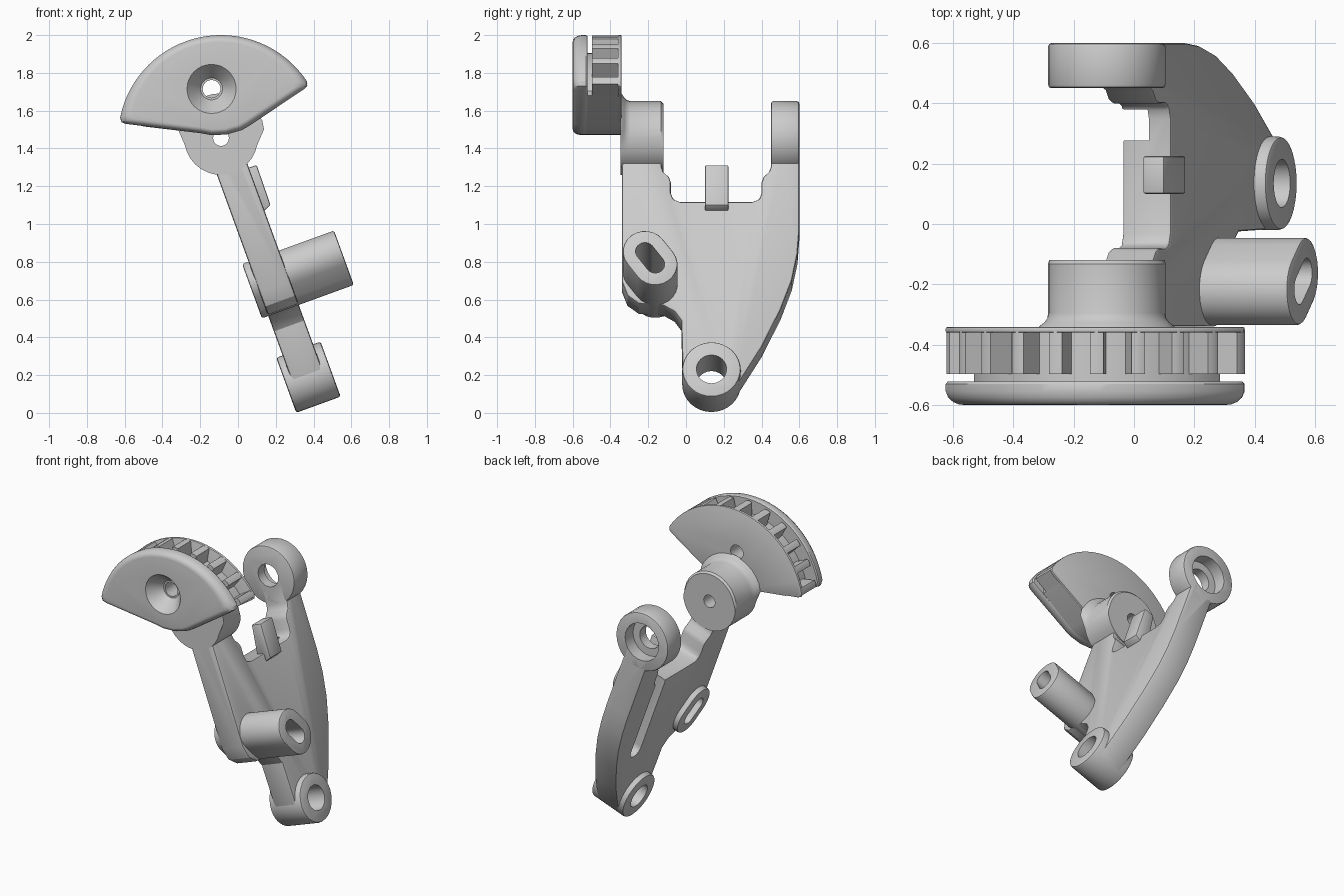
import bpy, bmesh
from math import sin, cos, radians, pi
from mathutils import Vector

if "Cube" in bpy.data.objects:
    bpy.data.objects.remove(bpy.data.objects["Cube"])

TILT = radians(20)
PX, PZ = -0.09, 1.455          # pivot shared by the hinge rings and the head arc
HX, HZ = -0.14, 1.715          # screw hole in the head


def plate(p, t):               # (y, s) on the tilted plate, t along its normal
    return Vector((-sin(TILT) * p[1] + cos(TILT) * t, p[0], cos(TILT) * p[1] + sin(TILT) * t))


def front(p, y):               # (x, z) profile placed at depth y
    return Vector((p[0], y, p[1]))


def loft(name, rings, bevel=0.0):
    bm = bmesh.new()
    rows = [[bm.verts.new(p) for p in r] for r in rings]
    n = len(rows[0])
    for a, b in zip(rows, rows[1:]):
        for i in range(n):
            bm.faces.new((a[i], a[(i + 1) % n], b[(i + 1) % n], b[i]))
    bm.faces.new(rows[0][::-1])
    bm.faces.new(rows[-1])
    bmesh.ops.recalc_face_normals(bm, faces=bm.faces[:])
    me = bpy.data.meshes.new(name)
    bm.to_mesh(me)
    bm.free()
    ob = bpy.data.objects.new(name, me)
    bpy.context.collection.objects.link(ob)
    if bevel:
        m = ob.modifiers.new("bevel", 'BEVEL')
        m.width, m.segments, m.limit_method, m.angle_limit = bevel, 2, 'ANGLE', radians(42)
        apply(ob, m)
    return ob


def apply(ob, m):
    bpy.context.view_layer.objects.active = ob
    bpy.ops.object.modifier_apply(modifier=m.name)


def prism(name, pts, a, b, frame, bevel=0.0):
    return loft(name, [[frame(p, h) for p in pts] for h in (a, b)], bevel)


def circle(cx, cy, r, n=32):
    return [(cx + r * cos(2 * pi * i / n), cy + r * sin(2 * pi * i / n)) for i in range(n)]


def obround(cx, cy, r, off, ang, n=12):
    pts = []
    for k in (0, 1):
        a0 = ang + k * pi
        for i in range(n + 1):
            a = a0 - pi / 2 + pi * i / n
            pts.append((cx + off * cos(a0) + r * cos(a), cy + off * sin(a0) + r * sin(a)))
    return pts


def cut(cutter, *targets):
    for ob in targets:
        m = ob.modifiers.new("cut", 'BOOLEAN')
        m.operation, m.object, m.solver = 'DIFFERENCE', cutter, 'EXACT'
        apply(ob, m)
    bpy.data.objects.remove(cutter)


# Main tilted plate with two arms and a stepped notch
outline = [(-.34, 1.4), (-.34, .56), (-.31, .48), (-.25, .435), (-.12, .425), (-.06, .39),
           (-.025, .34), (-.018, .05), (.02, -.05), (.135, -.1), (.225, -.075), (.262, -.04),
           (.4, .19), (.5, .4), (.56, .565), (.59, .715), (.6, .85), (.6, 1.4),
           (.45, 1.4), (.45, 1.21), (.44, 1.18), (.41, 1.15), (.4, 1.12), (.4, 1.06),
           (.388, 1.025), (.35, 1.01), (-.03, 1.01), (-.068, 1.025), (-.08, 1.06), (-.08, 1.12),
           (-.09, 1.15), (-.12, 1.18), (-.13, 1.21), (-.13, 1.4)]
body = prism("lever_plate", outline, .326, .498, plate, .012)

# Lower boss and the angled slot boss
lower = prism("lower_boss", circle(.135, .05, .155), .29, .54, plate, .012)
slot_ang = radians(-53)
slot_boss = prism("slot_boss", obround(-.19, .58, .118, .045, slot_ang), .29, .808, plate, .01)

# Catch tab in the notch
tab = [(-1, 0)]
tab = loft("catch_tab", [[plate((y, s), t) for s, t in
                          [(.955, .49), (.975, .538), (1.2, .542), (1.2, .468), (1.0, .44)]]
                         for y in (.1, .225)], .008)

# Hinge rings; the front one flares into the head on its upper side
back_ring = prism("back_ring", circle(PX, PZ, .195), .45, .6, front, .012)


def flare(y, e):
    ring = []
    for i in range(32):
        a = 2 * pi * i / 32
        r = .195 + e * min(1, max(0, sin(a) * 3 + .3))
        ring.append(front((PX + r * cos(a), PZ + r * sin(a)), y))
    return ring


front_ring = loft("front_ring", [flare(-.346, .042), flare(-.338, .036), flare(-.326, .018),
                                 flare(-.312, .006), flare(-.295, 0), flare(-.132, 0),
                                 flare(-.12, -.012)])

# Head: sector outline, reused at two radii
A0, A1 = 30.5, 171.5


def polar(r, deg):
    return (PX + r * cos(radians(deg)), PZ + r * sin(radians(deg)))


def sector(R):
    pts = [polar(R - .035, A0), polar(R - .012, A0 + .5)]
    pts += [polar(R, A0 + 3 + (A1 - A0 - 6) * i / 32) for i in range(33)]
    pts += [polar(R - .012, A1 - .5), polar(R - .035, A1)]
    return pts + [(-.2, 1.481), (-.14, 1.47), (-.06, 1.474), (.02, 1.497), (.06, 1.52)]


def scaled(pts, k):
    return [(HX + (x - HX) * k, HZ + (z - HZ) * k) for x, z in pts]


full = sector(.545)
cap = loft("head_cap", [[front(p, y) for p in scaled(full, k)] for y, k in
                        [(-.522, .985), (-.53, 1), (-.555, 1), (-.575, .983), (-.59, .95),
                         (-.598, .91), (-.6, .87)]])
core = prism("head_core", sector(.45), -.53, -.345, front)
flange = prism("head_flange", full, -.36, -.342, front, .004)

# Ribs around the arc
N = 10
for i in range(N):
    c = 34.5 + (167.5 - 34.5) * i / (N - 1)
    pts = [polar(.43, c - 3.6), polar(.54, c - 2.4), polar(.545, c), polar(.54, c + 2.4),
           polar(.43, c + 3.6)]
    prism("head_rib", pts, -.497, -.35, front)

# Holes
cut(prism("c", circle(.135, .05, .08, 24), .2, .65, plate), body, lower)
cut(prism("c", obround(-.19, .58, .05, .045, slot_ang), .2, .9, plate), body, slot_boss)
cut(prism("c", circle(PX, PZ, .075, 24), .37, .7, front), body, back_ring)
cut(prism("c", circle(PX, PZ, .125, 24), .515, .7, front), body, back_ring)
cut(prism("c", circle(PX, PZ, .042, 20), -.4, 0, front), body, front_ring)
cut(prism("c", circle(HX, HZ, .047, 24), -.7, -.3, front), cap, core, flange)
cut(loft("c", [[front(p, y) for p in circle(HX, HZ, r, 32)]
               for y, r in [(-.61, .138), (-.51, .058)]]), cap, core)

# Long pocket in the back of the plate
cut(prism("c", obround(.33, .74, .055, .26, pi / 2), .28, .42, plate), body)

# Shading
for ob in bpy.context.collection.objects:
    bpy.ops.object.select_all(action='DESELECT')
    ob.select_set(True)
    bpy.context.view_layer.objects.active = ob
    bpy.ops.object.shade_smooth_by_angle(angle=radians(28))
